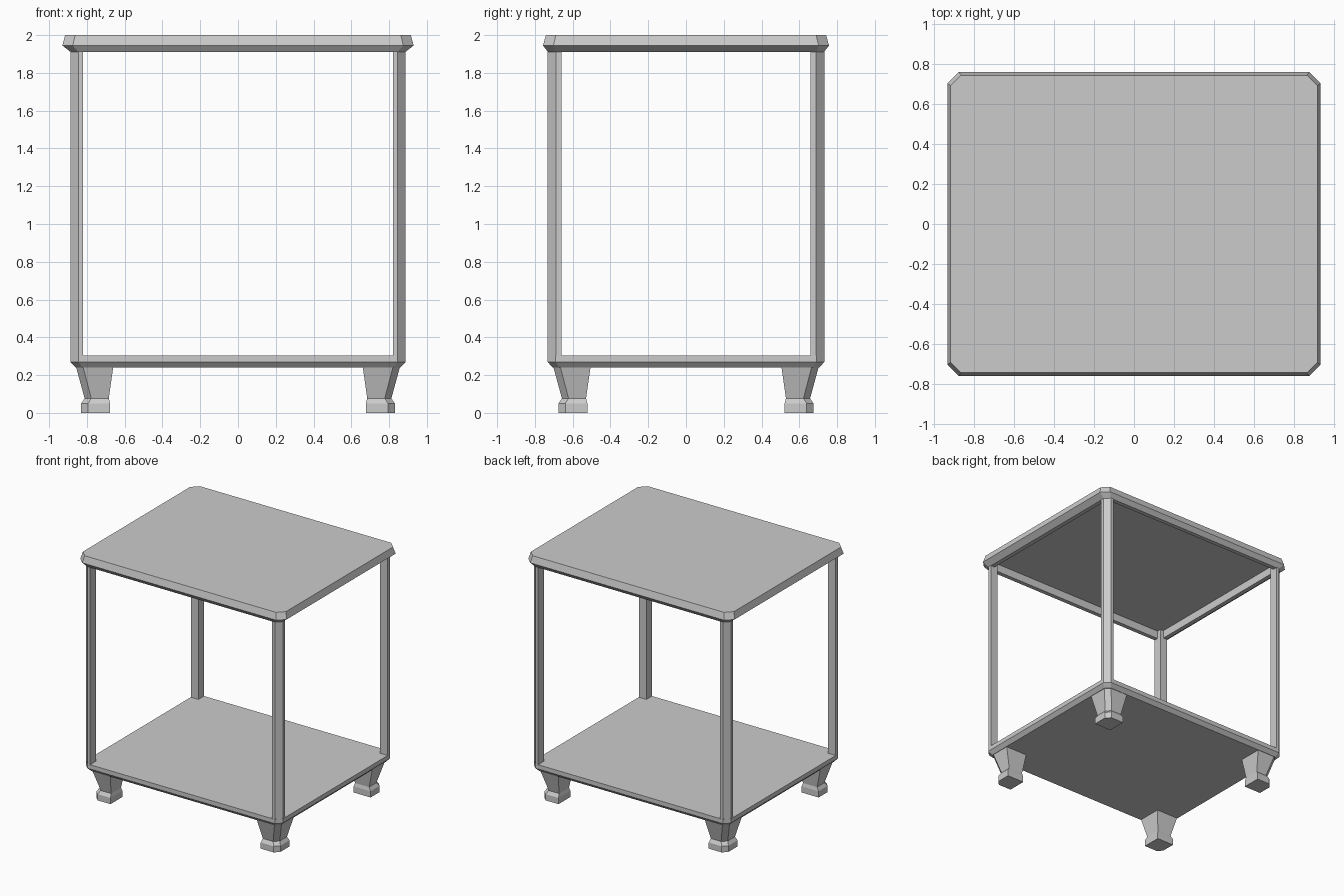
import bpy
import bmesh

cube = bpy.data.objects.get("Cube")
if cube:
    bpy.data.objects.remove(cube, do_unlink=True)

grey = bpy.data.materials.new("plain grey")
colour = (0.6, 0.6, 0.6, 1)
grey.diffuse_color = colour
grey.use_nodes = True
grey.node_tree.nodes["Principled BSDF"].inputs["Base Color"].default_value = colour


def loft(name, rings):
    """Join matching rings of points into a closed, flat-shaded solid."""
    bm = bmesh.new()
    loops = [[bm.verts.new(p) for p in ring] for ring in rings]
    for low, high in zip(loops, loops[1:]):
        for i in range(len(low)):
            j = (i + 1) % len(low)
            bm.faces.new((low[i], low[j], high[j], high[i]))
    bm.faces.new(loops[0])
    bm.faces.new(loops[-1])
    bmesh.ops.recalc_face_normals(bm, faces=bm.faces)
    mesh = bpy.data.meshes.new(name)
    bm.to_mesh(mesh)
    bm.free()
    mesh.materials.append(grey)
    obj = bpy.data.objects.new(name, mesh)
    bpy.context.collection.objects.link(obj)


def board_ring(x, y, z, c):
    """Rectangle with four cut corners."""
    return [(x, c - y, z), (x, y - c, z), (x - c, y, z), (c - x, y, z),
            (-x, y - c, z), (-x, c - y, z), (c - x, -y, z), (x - c, -y, z)]


def corner_ring(sx, sy, x0, x1, y0, y1, z, c):
    """Rectangle with only its outer corner cut, mirrored by signs."""
    points = [(x0, y0), (x1, y0), (x1, y1 - c), (x1 - c, y1), (x0, y1)]
    return [(sx * x, sy * y, z) for x, y in points]


# Top board, with a shallow hollow under it inside the rim
loft("top_board", [
    board_ring(0.85, 0.695, 1.975, 0.03),
    board_ring(0.85, 0.695, 1.91, 0.03),
    board_ring(0.885, 0.73, 1.91, 0.04),
    board_ring(0.93, 0.757, 1.945, 0.055),
    board_ring(0.915, 0.742, 2.0, 0.053),
])

# Lower shelf with a bevelled underside
loft("lower_shelf", [
    board_ring(0.86, 0.705, 0.24, 0.035),
    board_ring(0.888, 0.733, 0.27, 0.043),
    board_ring(0.888, 0.733, 0.305, 0.043),
])

# Posts and feet at the four corners
for x_name, sx in (("left", 1), ("right", -1)):
    for y_name, sy in (("front", -1), ("back", 1)):
        place = f"{y_name}_{x_name}"
        loft(place + "_post", [
            corner_ring(sx, sy, 0.82, 0.887, 0.66, 0.732, z, 0.043)
            for z in (0.3, 1.975)])
        loft(place + "_leg", [
            corner_ring(sx, sy, 0.685, 0.81, 0.53, 0.655, 0.07, 0.035),
            corner_ring(sx, sy, 0.66, 0.858, 0.505, 0.703, 0.245, 0.037)])
        loft(place + "_foot_pad", [
            corner_ring(sx, sy, 0.677, 0.83, 0.522, 0.675, 0, 0.036),
            corner_ring(sx, sy, 0.677, 0.83, 0.522, 0.675, 0.05, 0.036),
            corner_ring(sx, sy, 0.685, 0.81, 0.53, 0.655, 0.08, 0.035)])
